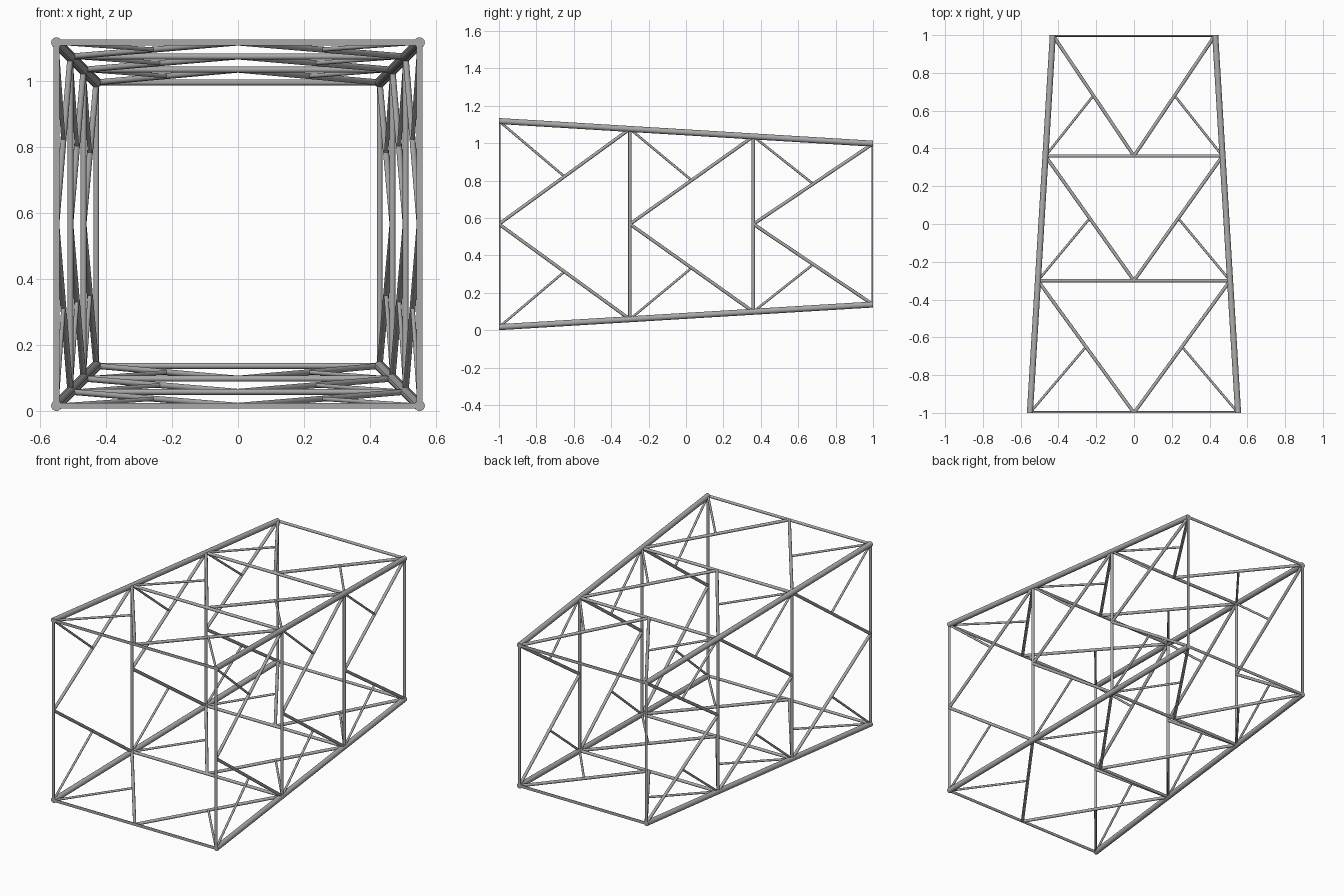
import bpy, bmesh
from mathutils import Vector

if "Cube" in bpy.data.objects:
    bpy.data.objects.remove(bpy.data.objects["Cube"], do_unlink=True)

steel = bpy.data.materials.new("grey steel")
steel.use_nodes = True
GREY = (0.4, 0.4, 0.4, 1)
steel.diffuse_color = GREY
steel.node_tree.nodes["Principled BSDF"].inputs["Base Color"].default_value = GREY

MID_Z = 0.567                               # height of the truss axis
LEVELS = [-1.0, -0.3, 0.36, 1.0]            # stations along the truss
LEG_R, BAR_R, SUB_R = 0.016, 0.009, 0.0065
SIDES = ["top", "left", "bottom", "right"]


def half(y):
    """Half width of the tapered square section at y."""
    return 0.4905 - 0.0605 * y


def on_face(side, u, y):
    """Point on a side face; u runs from -1 to 1 across the face."""
    h = half(y)
    x, z = {"top": (u, 1), "left": (1, -u), "bottom": (-u, -1), "right": (-1, u)}[side]
    return Vector((x * h, y, MID_Z + z * h))


def add_tube(bm, a, b, r):
    d = b - a
    made = bmesh.ops.create_cone(bm, cap_ends=True, segments=16, radius1=r,
                                 radius2=r, depth=d.length)["verts"]
    rot = d.to_track_quat("Z", "Y").to_matrix()
    for v in made:
        v.co = rot @ v.co + (a + b) / 2


def finish(name, tubes):
    bm = bmesh.new()
    for a, b, r in tubes:
        add_tube(bm, a, b, r)
    # Trim flush with the two end planes
    for s in (-1, 1):
        geom = bm.verts[:] + bm.edges[:] + bm.faces[:]
        cut = bmesh.ops.bisect_plane(bm, geom=geom, dist=1e-6, plane_co=(0, s, 0),
                                     plane_no=(0, s, 0), clear_outer=True)
        edges = [e for e in cut["geom_cut"]
                 if isinstance(e, bmesh.types.BMEdge) and e.is_boundary]
        if edges:
            bmesh.ops.holes_fill(bm, edges=edges, sides=0)
    bmesh.ops.recalc_face_normals(bm, faces=bm.faces[:])
    mesh = bpy.data.meshes.new(name)
    bm.to_mesh(mesh)
    bm.free()
    mesh.materials.append(steel)
    ob = bpy.data.objects.new(name, mesh)
    bpy.context.collection.objects.link(ob)
    bpy.ops.object.select_all(action="DESELECT")
    ob.select_set(True)
    bpy.context.view_layer.objects.active = ob
    bpy.ops.object.shade_smooth_by_angle()


# Four main corner legs
for side in SIDES:
    finish("corner_leg_" + side,
           [(on_face(side, 1, -1.05), on_face(side, 1, 1.05), LEG_R)])

# Square rings at each station
for i, y in enumerate(LEVELS):
    finish(f"square_ring_{i + 1}",
           [(on_face(s, -1, y), on_face(s, 1, y), BAR_R) for s in SIDES])

# V braces and the short struts that stiffen them
for i, (y0, y1) in enumerate(zip(LEVELS, LEVELS[1:])):
    for side in SIDES:
        apex = on_face(side, 0, y0)
        braces, struts = [], []
        for u in (-1, 1):
            corner = on_face(side, u, y1)
            braces.append((apex, corner, BAR_R))
            struts.append((on_face(side, u, y0), (apex + corner) / 2, SUB_R))
        finish(f"v_brace_{side}_{i + 1}", braces)
        finish(f"short_strut_{side}_{i + 1}", struts)
